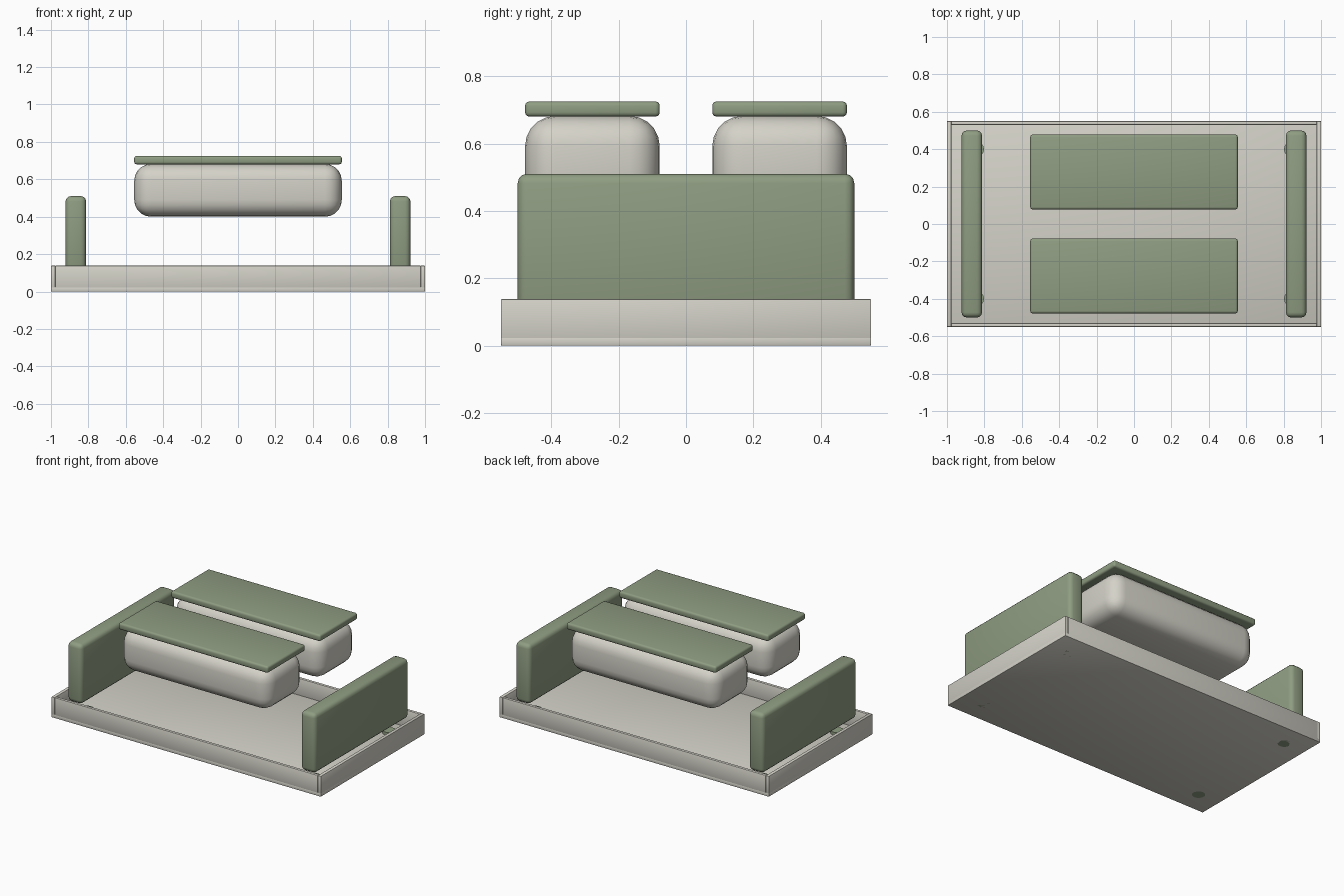
import bpy, math

if "Cube" in bpy.data.objects:
    bpy.data.objects.remove(bpy.data.objects["Cube"])


def material(name, rgb):
    m = bpy.data.materials.new(name)
    m.diffuse_color = (*rgb, 1)
    m.use_nodes = True
    m.node_tree.nodes["Principled BSDF"].inputs["Base Color"].default_value = m.diffuse_color
    return m


cream = material("warm_cream", (0.658, 0.645, 0.578))
green = material("sage_green", (0.275, 0.337, 0.223))


def finish(ob, name, mat, bevel, segments):
    ob.name = name
    ob.data.materials.append(mat)
    if bevel:
        mod = ob.modifiers.new("rounding", "BEVEL")
        mod.width, mod.segments = bevel, segments
        bpy.ops.object.modifier_apply(modifier=mod.name)
    bpy.ops.object.shade_smooth_by_angle(angle=math.radians(35))


def box(name, x, y, z, mat, bevel=0.0, segments=2):
    """Rounded box from (min, max) ranges on each axis."""
    bpy.ops.mesh.primitive_cube_add(
        size=1, location=[(a + b) / 2 for a, b in (x, y, z)])
    ob = bpy.context.object
    ob.scale = [b - a for a, b in (x, y, z)]
    bpy.ops.object.transform_apply(location=False, rotation=False, scale=True)
    finish(ob, name, mat, bevel, segments)


def span(a, b, side):
    return tuple(sorted((a * side, b * side)))


# Tray: floor slab and four thin walls
box("tray_floor", (-1, 1), (-0.55, 0.55), (0, 0.025), cream, 0.003)
for side, label in ((-1, "left"), (1, "right")):
    box(label + "_tray_wall", span(0.977, 1, side), (-0.55, 0.55),
        (0.015, 0.138), cream, 0.003)
for side, label in ((-1, "front"), (1, "back")):
    box(label + "_tray_wall", (-0.977, 0.977), span(0.53, 0.55, side),
        (0.015, 0.138), cream, 0.003)

# Armrests with short round feet
for side, label in ((-1, "left"), (1, "right")):
    box(label + "_armrest", span(0.812, 0.922, side), (-0.5, 0.5),
        (0.11, 0.51), green, 0.028, 3)
    for y, end in ((-0.4, "front"), (0.4, "back")):
        bpy.ops.mesh.primitive_cylinder_add(
            vertices=16, radius=0.04, depth=0.045,
            location=(side * 0.842, y, 0.0225))
        finish(bpy.context.object, f"{label}_{end}_foot", green, 0, 0)

# Soft cushions, each topped by a thin slab
for side, label in ((-1, "front"), (1, "back")):
    box(label + "_cushion", (-0.555, 0.555), span(0.078, 0.478, side),
        (0.4, 0.682), cream, 0.09, 5)
    box(label + "_cushion_slab", (-0.555, 0.555), span(0.078, 0.478, side),
        (0.68, 0.725), green, 0.013, 3)
